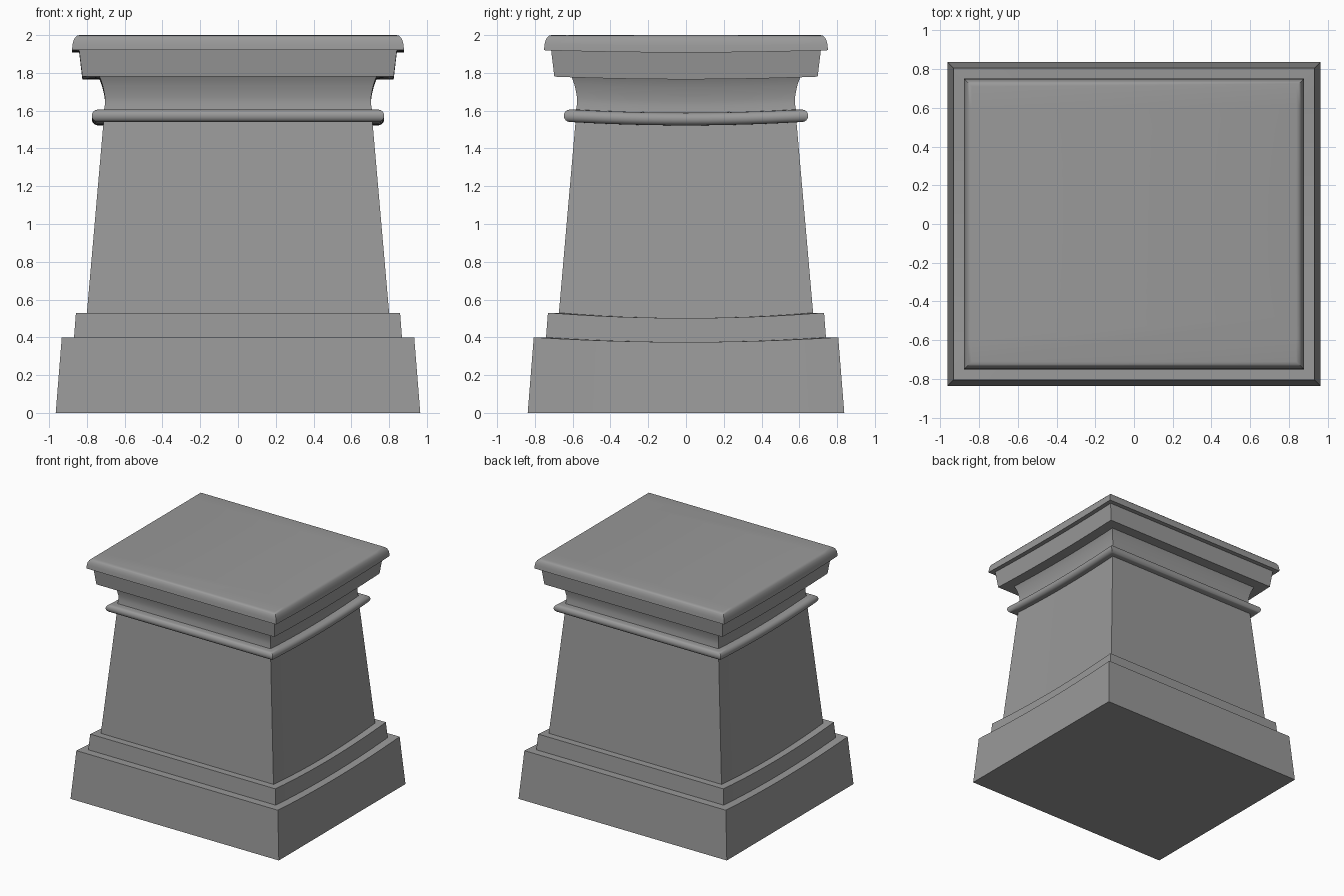
import bpy, bmesh, math

if "Cube" in bpy.data.objects:
    bpy.data.objects.remove(bpy.data.objects["Cube"])

stone = bpy.data.materials.new("grey stone")
stone.diffuse_color = (0.32, 0.32, 0.32, 1)
stone.use_nodes = True
stone.node_tree.nodes["Principled BSDF"].inputs["Base Color"].default_value = stone.diffuse_color

DEPTH_DIFF = 0.127   # half depth is this much less than half width
N = 12               # segments along each side
SAG = [(0, 0), (0.4, 0.025), (0.53, 0.028), (1.54, 0.018),
       (1.78, 0.014), (1.92, 0.012), (2.0, 0)]


def sag(z):
    # how far the left and right sides dip at their middle
    for (z0, s0), (z1, s1) in zip(SAG, SAG[1:]):
        if z <= z1:
            return s0 + (s1 - s0) * (z - z0) / (z1 - z0)
    return 0


def ring(bm, hx, z):
    hy = hx - DEPTH_DIFF
    pts = []
    for sx in (1, -1):
        for i in range(N + 1):
            t = sx * (2 * i / N - 1)
            pts.append((sx * hx, t * hy, z - sag(z) * (1 - t * t)))
    return [bm.verts.new(p) for p in pts]


def part(name, profile, bottom=False, top=False):
    """Rectangular moulding from (half width, height) points, bottom to top."""
    bm = bmesh.new()
    rings = [ring(bm, hx, z) for hx, z in profile]
    n = len(rings[0])
    for a, b in zip(rings, rings[1:]):
        for i in range(n):
            j = (i + 1) % n
            bm.faces.new((a[i], a[j], b[j], b[i]))
    if bottom:
        bm.faces.new(rings[0][::-1])
    if top:
        bm.faces.new(rings[-1])
    me = bpy.data.meshes.new(name)
    bm.to_mesh(me)
    bm.free()
    me.materials.append(stone)
    ob = bpy.data.objects.new(name, me)
    bpy.context.collection.objects.link(ob)
    bpy.ops.object.select_all(action='DESELECT')
    ob.select_set(True)
    bpy.context.view_layer.objects.active = ob
    bpy.ops.object.shade_smooth_by_angle(angle=math.radians(40))
    return ob


# stepped base
part("plinth", [(0.965, 0), (0.933, 0.4), (0.86, 0.4)], bottom=True)
part("base_step", [(0.868, 0.4), (0.858, 0.53), (0.795, 0.53)])

# tapered shaft
part("shaft", [(0.80, 0.53), (0.712, 1.54)])

# rounded band around the top of the shaft
band = [(0.70, 1.54)]
for k in range(9):
    a = -math.pi / 2 + math.pi * k / 8
    band.append((0.742 + 0.032 * math.cos(a), 1.573 + 0.033 * math.sin(a)))
part("band", band + [(0.70, 1.606)])

# concave neck
part("neck", [(0.71, 1.60), (0.703, 1.64), (0.704, 1.67), (0.709, 1.70),
              (0.717, 1.735), (0.727, 1.765), (0.734, 1.78)])

# fascia block under the cap
part("fascia", [(0.73, 1.78), (0.824, 1.78), (0.841, 1.92)])

# cap with rounded upper edge
part("cap", [(0.835, 1.92), (0.879, 1.92), (0.876, 1.95), (0.871, 1.972),
             (0.862, 1.988), (0.852, 1.997), (0.838, 2.0)], top=True)
